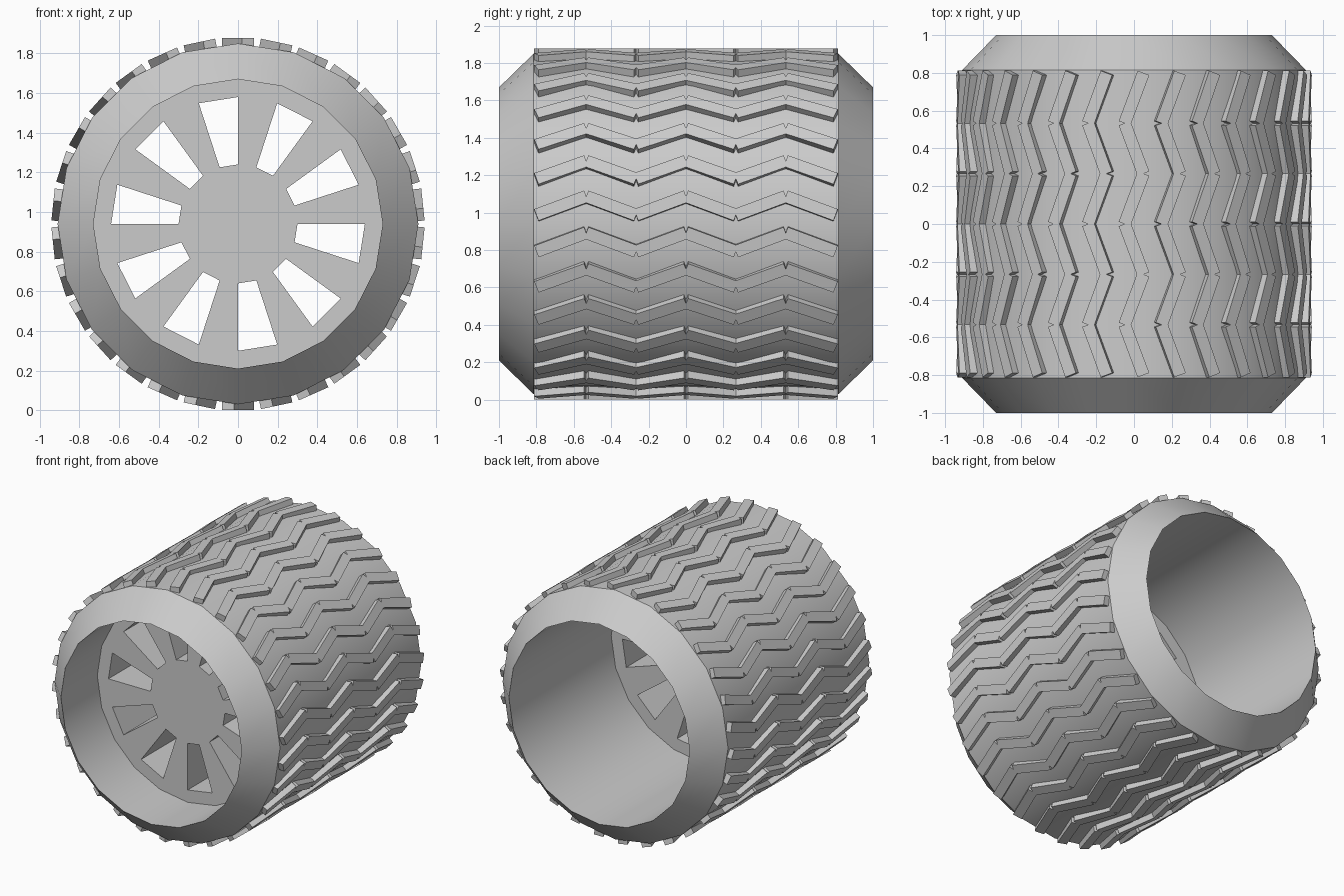
import bpy
import bmesh
from math import sin, cos, radians, atan2, hypot, degrees
from mathutils import Matrix, Vector

SIDES = 20
AXLE = 0.94          # height of the wheel centre
TREADS = 30
SEGMENTS = 6

cube = bpy.data.objects.get("Cube")
if cube:
    bpy.data.objects.remove(cube, do_unlink=True)

grey = bpy.data.materials.new("light_grey")
grey.use_nodes = True
colour = (0.6, 0.6, 0.6, 1)
grey.diffuse_color = colour
grey.node_tree.nodes["Principled BSDF"].inputs["Base Color"].default_value = colour


def finish(bm, name, smooth=False):
    bmesh.ops.recalc_face_normals(bm, faces=bm.faces)
    mesh = bpy.data.meshes.new(name)
    bm.to_mesh(mesh)
    bm.free()
    mesh.materials.append(grey)
    obj = bpy.data.objects.new(name, mesh)
    bpy.context.collection.objects.link(obj)
    if smooth:
        bpy.ops.object.select_all(action="DESELECT")
        obj.select_set(True)
        bpy.context.view_layer.objects.active = obj
        bpy.ops.object.shade_smooth_by_angle(angle=radians(30))
    return obj


def ring(bm, radius, y):
    step = radians(360 / SIDES)
    return [bm.verts.new((radius * cos(i * step), y, AXLE + radius * sin(i * step)))
            for i in range(SIDES)]


def sector(bm, a, b, i):
    j = (i + 1) % SIDES
    bm.faces.new((a[i], a[j], b[j], b[i]))


# Tyre: closed profile around the axle, chamfered outside, open bore inside
bm = bmesh.new()
profile = [(0.73, -1), (0.91, -0.815), (0.91, 0.815), (0.73, 1)]
rings = [ring(bm, r, y) for r, y in profile]
for k, a in enumerate(rings):
    for i in range(SIDES):
        sector(bm, a, rings[(k + 1) % len(rings)], i)
finish(bm, "tyre", smooth=True)

# Wheel disc: hub, spokes alternating with windows, and rim, given depth
bm = bmesh.new()
front = -0.58
hub, spoke_end, rim = [ring(bm, r, front) for r in (0.3, 0.64, 0.73)]
bm.faces.new(hub)
for i in range(SIDES):
    sector(bm, spoke_end, rim, i)
    if i % 2 == 0:
        sector(bm, hub, spoke_end, i)
geom = bmesh.ops.extrude_face_region(bm, geom=bm.faces[:], use_keep_orig=True)["geom"]
bmesh.ops.translate(bm, vec=Vector((0, 0.4, 0)),
                    verts=[g for g in geom if isinstance(g, bmesh.types.BMVert)])
finish(bm, "wheel_disc")

# Tread: zigzag bars of tilted blocks, repeated around the tyre
bm = bmesh.new()
run, rise = 1.6 / SEGMENTS, 0.1
tilt = atan2(rise, run)
size = Matrix.Diagonal((0.048, hypot(run, rise), 0.066, 1))
for t in range(TREADS):
    spin = Matrix.Rotation(-radians((t + 0.5) * 360 / TREADS), 4, "Y")
    for s in range(SEGMENTS):
        place = Matrix.Translation((0.914, (s + 0.5) * run - 0.8, 0))
        lean = Matrix.Rotation(tilt if s % 2 == 0 else -tilt, 4, "X")
        bmesh.ops.create_cube(
            bm, size=1,
            matrix=Matrix.Translation((0, 0, AXLE)) @ spin @ place @ lean @ size)
finish(bm, "tread_bars")
